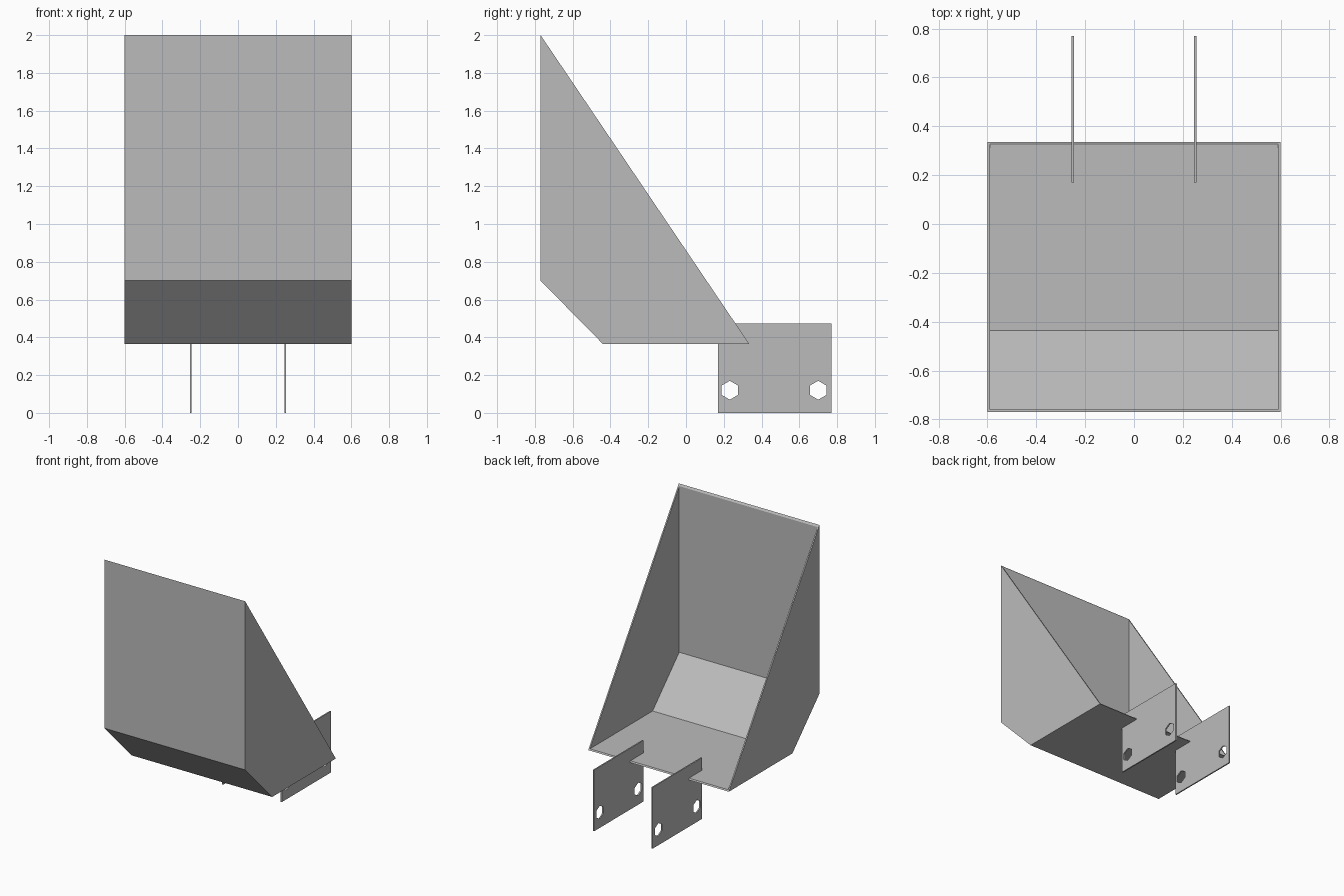
import bpy, bmesh, math
from mathutils import Vector

cube = bpy.data.objects.get("Cube")
if cube:
    bpy.data.objects.remove(cube, do_unlink=True)

T = 0.01  # sheet thickness

steel = bpy.data.materials.new("grey steel")
steel.use_nodes = True
grey = (0.5, 0.5, 0.5, 1)
steel.diffuse_color = grey
steel.node_tree.nodes["Principled BSDF"].inputs["Base Color"].default_value = grey


def plate(name, outline, x0, x1, holes=()):
    """Extrude a y-z outline, with optional holes, from x0 to x1."""
    bm = bmesh.new()
    edges = []
    for loop in (outline, *holes):
        verts = [bm.verts.new((x0, y, z)) for y, z in loop]
        edges += [bm.edges.new((a, b)) for a, b in zip(verts, verts[1:] + verts[:1])]
    bmesh.ops.triangle_fill(bm, use_beauty=True, use_dissolve=False, edges=edges)
    moved = bmesh.ops.extrude_face_region(bm, geom=bm.faces[:], use_keep_orig=True)["geom"]
    bmesh.ops.translate(bm, verts=[v for v in moved if isinstance(v, bmesh.types.BMVert)],
                        vec=Vector((x1 - x0, 0, 0)))
    bmesh.ops.recalc_face_normals(bm, faces=bm.faces[:])
    bmesh.ops.dissolve_limit(bm, angle_limit=0.001, verts=bm.verts[:], edges=bm.edges[:])
    mesh = bpy.data.meshes.new(name)
    bm.to_mesh(mesh)
    bm.free()
    mesh.materials.append(steel)
    obj = bpy.data.objects.new(name, mesh)
    bpy.context.collection.objects.link(obj)
    return obj


def hexagon(y, z, r=0.05):
    return [(y + r * math.sin(k * math.pi / 3), z + r * math.cos(k * math.pi / 3))
            for k in range(6)]


# Bucket outline: front lip, front fold, floor fold, rear lip
lip, fold, heel, rear = (-0.77, 2.0), (-0.77, 0.70), (-0.44, 0.365), (0.335, 0.365)
slope = (rear[0] - lip[0]) / (lip[1] - rear[1])
miter = T * math.tan(math.pi / 8)
inner = [(rear[0] - T * slope, rear[1] + T), (heel[0] + miter, heel[1] + T),
         (fold[0] + T, fold[1] + miter), (lip[0] + T, lip[1] - T / slope)]

# Folded sheet: front wall, sloped panel and floor
plate("bucket_shell", [lip, fold, heel, rear] + inner, -0.59, 0.59)

# Side walls and mounting brackets
bracket = [(0.17, 0), (0.77, 0), (0.77, 0.472), (0.17, 0.472)]
bolt_holes = [hexagon(0.232, 0.12), hexagon(0.70, 0.12)]
for side, s in (("left", 1), ("right", -1)):
    plate(side + "_side_wall", [lip, fold, heel, rear], s * 0.59, s * 0.60)
    plate(side + "_mounting_bracket", bracket, s * 0.25 - T / 2, s * 0.25 + T / 2, bolt_holes)
